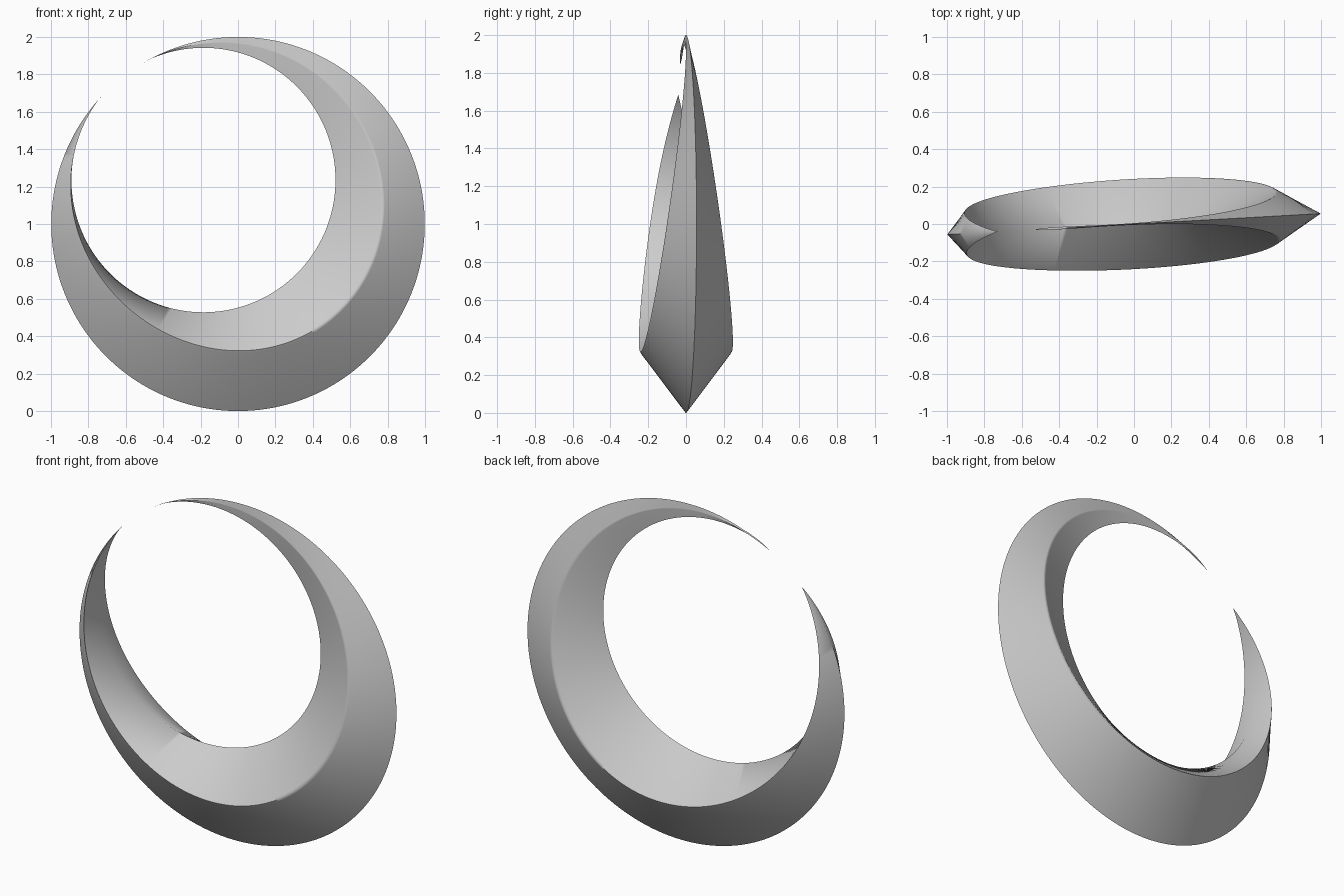
import bpy
import bmesh
import math
from mathutils import Vector, Matrix

cube = bpy.data.objects.get("Cube")
if cube:
    bpy.data.objects.remove(cube, do_unlink=True)

STEPS = 200
FIRST_TIP = math.radians(122.6)          # upper horn tip
SWEEP = math.radians(345.8)              # clockwise round to the other tip
HOLE_CENTRE = Vector((-0.185, 0, 0.235))  # measured from the outer circle's centre
HOLE_RADIUS = 0.707


def section(t):
    """Diamond section: outer edge, softened side ridges, inner edge."""
    a = FIRST_TIP - SWEEP * t
    ray = Vector((math.cos(a), 0, math.sin(a)))
    along = ray.dot(HOLE_CENTRE)
    hole = along + math.sqrt(along ** 2 - HOLE_CENTRE.length_squared + HOLE_RADIUS ** 2)
    centre = Vector((0, 0, 1))
    outer, inner = centre + ray, centre + ray * min(hole, 1)
    # The side ridge drifts from the outer edge towards the inner one
    ridge = outer.lerp(inner, 0.42 + 0.58 * t ** 2.6)
    taper = 1 - abs(2 * t - 1) ** 14
    side = Vector((0, 0.145 * (2 - ridge.z) * taper, 0))
    half = []
    for sign in (-1, 1):
        peak = ridge + side * sign
        half.append([peak.lerp(outer, 0.04), peak.lerp(ridge, 0.01), peak.lerp(inner, 0.04)])
    return [outer, *half[0], inner, *reversed(half[1])]


# Crescent ring: sections lofted from one horn tip to the other
bm = bmesh.new()
rings = [[bm.verts.new(p) for p in section(i / STEPS)] for i in range(STEPS + 1)]
for a, b in zip(rings, rings[1:]):
    for k in range(len(a)):
        n = (k + 1) % len(a)
        bm.faces.new((a[k], a[n], b[n], b[k]))
bmesh.ops.remove_doubles(bm, verts=bm.verts, dist=0.0001)
bmesh.ops.recalc_face_normals(bm, faces=bm.faces)
bmesh.ops.rotate(bm, verts=bm.verts, matrix=Matrix.Rotation(math.radians(3.2), 3, "Z"))

mesh = bpy.data.meshes.new("crescent_ring")
bm.to_mesh(mesh)
bm.free()
ring = bpy.data.objects.new("crescent_ring", mesh)
bpy.context.collection.objects.link(ring)

# Plain grey material
grey = bpy.data.materials.new("plain_grey")
grey.use_nodes = True
colour = (0.6, 0.6, 0.6, 1)
grey.diffuse_color = colour
grey.node_tree.nodes["Principled BSDF"].inputs["Base Color"].default_value = colour
mesh.materials.append(grey)

bpy.context.view_layer.objects.active = ring
ring.select_set(True)
bpy.ops.object.shade_smooth_by_angle(angle=math.radians(60))
